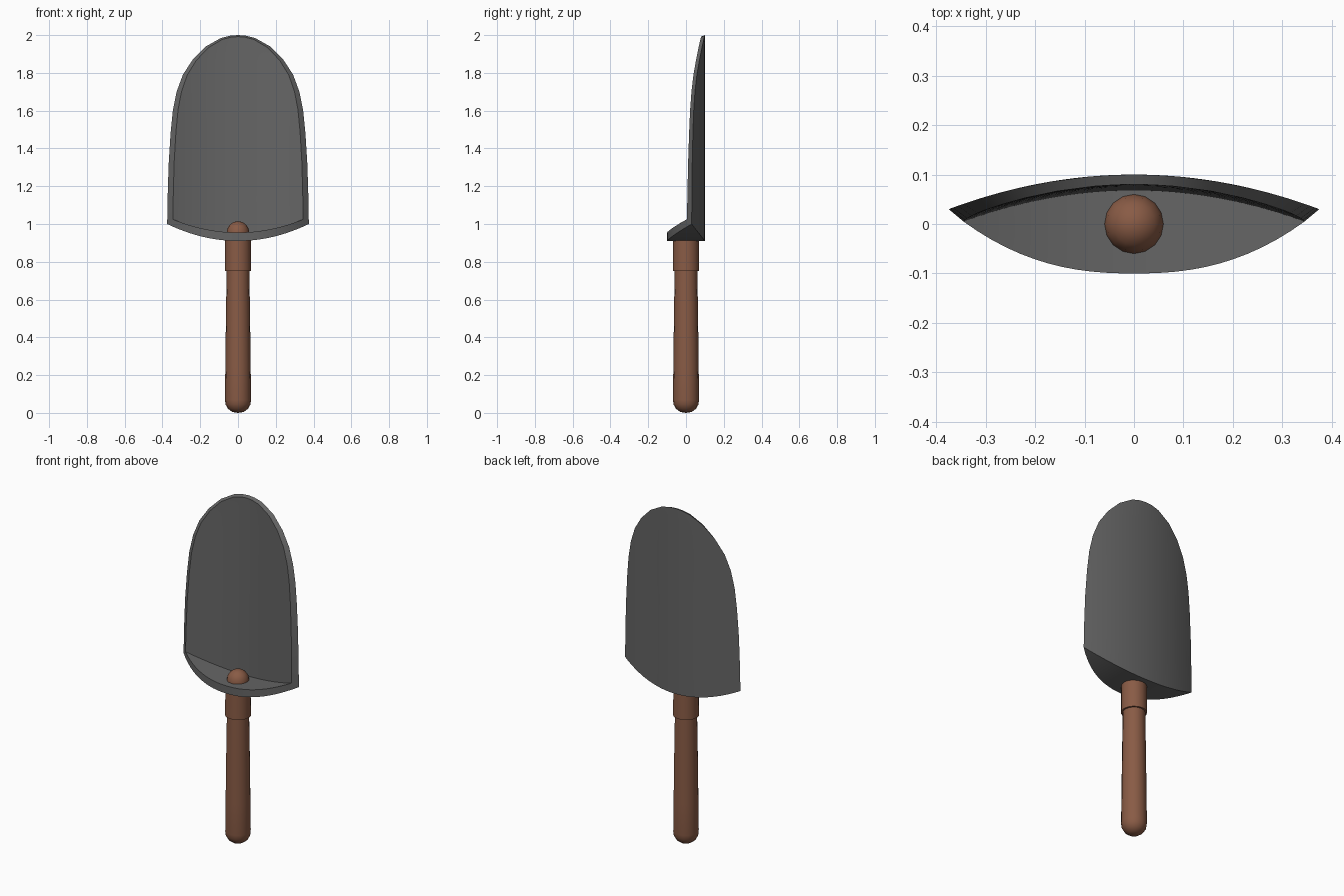
import bpy, bmesh, math

if "Cube" in bpy.data.objects:
    bpy.data.objects.remove(bpy.data.objects["Cube"])


def material(name, rgb):
    m = bpy.data.materials.new(name)
    m.diffuse_color = (*rgb, 1)
    m.use_nodes = True
    m.node_tree.nodes["Principled BSDF"].inputs["Base Color"].default_value = m.diffuse_color
    return m


STEEL = material("dark_steel", (0.13, 0.13, 0.13))
WOOD = material("brown_wood", (0.25, 0.105, 0.06))


def finish(bm, name, mat, angle):
    bmesh.ops.remove_doubles(bm, verts=bm.verts, dist=0.0003)
    bmesh.ops.recalc_face_normals(bm, faces=bm.faces)
    me = bpy.data.meshes.new(name)
    bm.to_mesh(me)
    bm.free()
    ob = bpy.data.objects.new(name, me)
    bpy.context.collection.objects.link(ob)
    me.materials.append(mat)
    bpy.ops.object.select_all(action='DESELECT')
    ob.select_set(True)
    bpy.context.view_layer.objects.active = ob
    bpy.ops.object.shade_smooth_by_angle(angle=math.radians(angle))
    return ob


def lathe(name, profile, mat, sides=16):
    bm = bmesh.new()
    rings = [[bm.verts.new((r * math.cos(math.tau * i / sides),
                            r * math.sin(math.tau * i / sides), z))
              for i in range(sides)] for r, z in profile]
    for a, b in zip(rings, rings[1:]):
        for i in range(sides):
            k = (i + 1) % sides
            bm.faces.new((a[i], a[k], b[k], b[i]))
    return finish(bm, name, mat, 40)


# scoop: dished blade folding into a curved floor, with wall thickness
OUTLINE = [(0.375, 1.0), (0.372, 1.16), (0.367, 1.32), (0.357, 1.48), (0.345, 1.6),
           (0.325, 1.7), (0.292, 1.79), (0.24, 1.87), (0.17, 1.94),
           (0.09, 1.985), (0.04, 1.997), (0, 2.0)]
N = 24
US = [2 * i / N - 1 for i in range(N + 1)]
FLOOR_STEPS = 3


def scoop_rows(bm, inner):
    half, corner_y = (0.345, 0.005) if inner else (0.375, 0.03)
    z0, z1, top = (0.955, 1.025, 1.992) if inner else (0.91, 1.0, 2.0)
    back = 0.068 if inner else 0.1
    tip = 0.08 if inner else 0.1
    rows = []
    for j in range(FLOOR_STEPS):
        t = j / FLOOR_STEPS
        row = []
        for u in US:
            yf = -0.1 + (corner_y + 0.1) * abs(u) ** 2.4
            yb = back - (back - corner_y) * u * u
            row.append(bm.verts.new((half * u, yf + (yb - yf) * t, z0 + (z1 - z0) * u * u)))
        rows.append(row)
    for w, z in OUTLINE:
        t = z - 1
        zr = z1 + (top - z1) * t
        sag = (z1 - z0) * (1 - t)
        row = []
        for u in US:
            x = w * half / 0.375 * u
            y = back + (tip - back) * t - (back - corner_y) * (x / half) ** 2
            row.append(bm.verts.new((x, y, zr - sag * (1 - u * u))))
        rows.append(row)
    return rows


bm = bmesh.new()
outer, inner = scoop_rows(bm, False), scoop_rows(bm, True)
for rows in (outer, inner):
    for a, b in zip(rows, rows[1:]):
        for i in range(N):
            bm.faces.new((a[i], a[i + 1], b[i + 1], b[i]))
# rim along both blade edges and the front lip
for j in range(len(outer) - 1):
    for i in (0, N):
        bm.faces.new((outer[j][i], outer[j + 1][i], inner[j + 1][i], inner[j][i]))
for i in range(N):
    bm.faces.new((outer[0][i], outer[0][i + 1], inner[0][i + 1], inner[0][i]))
finish(bm, "scoop", STEEL, 30)

# wooden grip with rounded end
lathe("grip", [(0, 0), (0.03, 0.005), (0.053, 0.022), (0.066, 0.045), (0.069, 0.07),
               (0.067, 0.25), (0.064, 0.5), (0.06, 0.76), (0, 0.76)], WOOD)
# collar under the floor
lathe("collar", [(0, 0.75), (0.07, 0.75), (0.068, 0.93), (0, 0.93)], WOOD)
# rounded peg end inside the scoop
lathe("peg_end", [(0, 0.925), (0.06, 0.925), (0.06, 0.955)] +
      [(0.06 * math.cos(a), 0.955 + 0.06 * math.sin(a))
       for a in (math.pi / 8 * k for k in range(1, 4))] + [(0, 1.015)], WOOD)
